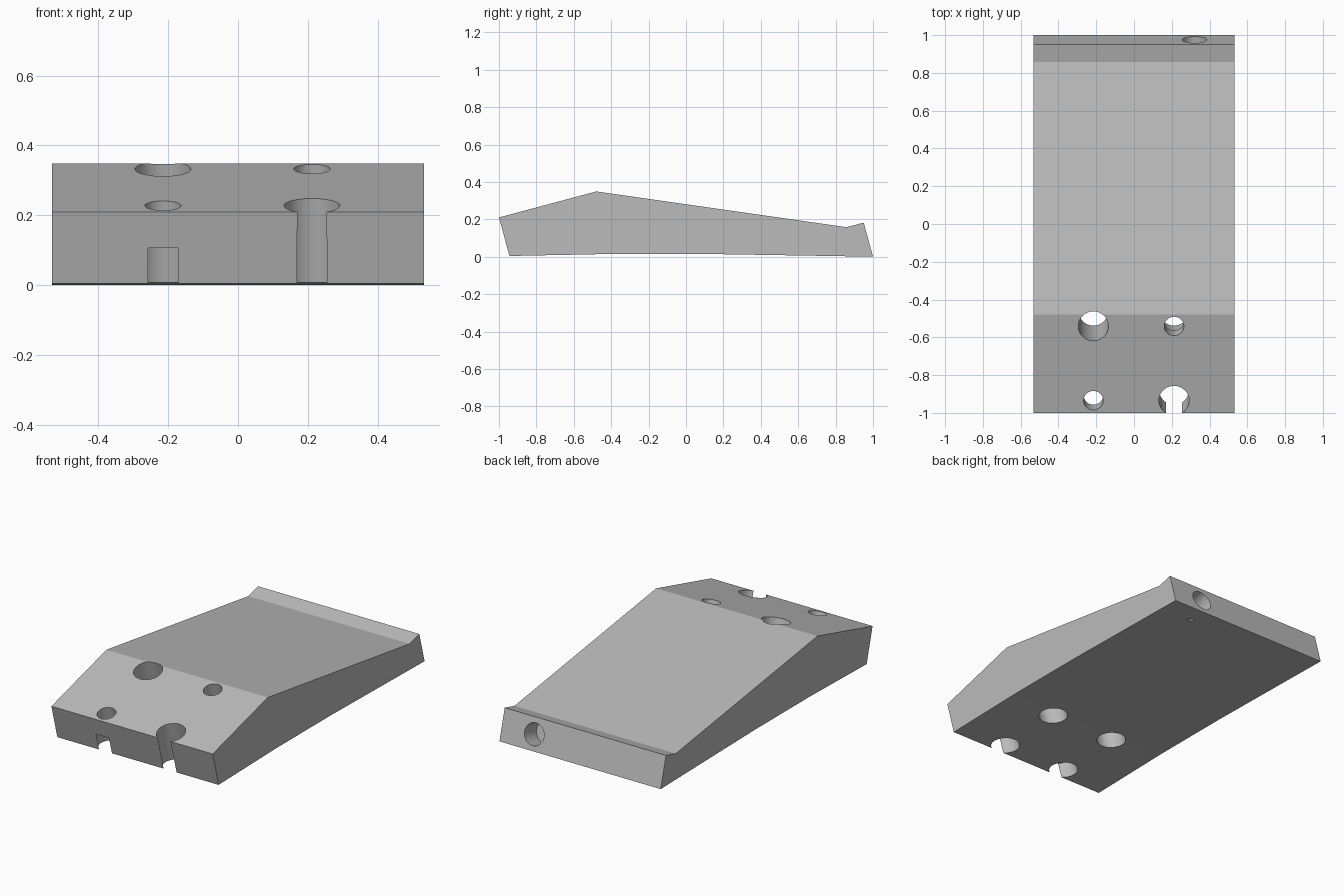
import bpy
import bmesh
import math
from mathutils import Vector

cube = bpy.data.objects.get("Cube")
if cube:
    bpy.data.objects.remove(cube, do_unlink=True)

HALF_WIDTH = 0.533
TILT = math.radians(15)          # slope of the front ramp
FRONT_EDGE = Vector((0, -1, 0.21))
ALONG = Vector((0, math.cos(TILT), math.sin(TILT)))
NORMAL = Vector((0, -math.sin(TILT), math.cos(TILT)))

grey = bpy.data.materials.new("neutral grey")
grey.use_nodes = True
colour = (0.5, 0.5, 0.5, 1)
grey.diffuse_color = colour
grey.node_tree.nodes["Principled BSDF"].inputs["Base Color"].default_value = colour


def make_object(name, bm):
    bmesh.ops.recalc_face_normals(bm, faces=bm.faces)
    mesh = bpy.data.meshes.new(name)
    bm.to_mesh(mesh)
    bm.free()
    obj = bpy.data.objects.new(name, mesh)
    bpy.context.collection.objects.link(obj)
    mesh.materials.append(grey)
    return obj


def drill(body, start, end, radius):
    """Cut a round bore from start to end, then discard the cutter."""
    bm = bmesh.new()
    bmesh.ops.create_cone(bm, cap_ends=True, segments=48, radius1=radius,
                          radius2=radius, depth=(end - start).length)
    cutter = make_object("bore_cutter", bm)
    cutter.hide_render = True
    cutter.rotation_mode = 'QUATERNION'
    cutter.rotation_quaternion = (end - start).to_track_quat('Z', 'X')
    cutter.location = (start + end) / 2
    mod = body.modifiers.new("bore", 'BOOLEAN')
    mod.operation = 'DIFFERENCE'
    mod.solver = 'EXACT'
    mod.object = cutter
    bpy.context.view_layer.objects.active = body
    bpy.ops.object.modifier_apply(modifier=mod.name)
    bpy.data.objects.remove(cutter, do_unlink=True)


# Wedge body: side profile (y, z) with a shallow arch underneath and a rear lip
profile = [(-1, 0.21), (-0.48, 0.349), (0.858, 0.158), (0.95, 0.182), (1, 0),
           (0.71, 0.005), (0.1, 0.015), (-0.4, 0.015), (-0.944, 0.004)]
bm = bmesh.new()
face = bm.faces.new([bm.verts.new((-HALF_WIDTH, y, z)) for y, z in profile])
side = bmesh.ops.extrude_face_region(bm, geom=[face])
verts = [v for v in side["geom"] if isinstance(v, bmesh.types.BMVert)]
bmesh.ops.translate(bm, verts=verts, vec=(2 * HALF_WIDTH, 0, 0))
body = make_object("wedge_body", bm)

# Four bolt holes square to the ramp: two wide, two narrow with a wide lower bore
WIDE, NARROW, PLATE = 0.08, 0.052, 0.108
for x, along, narrow in [(-0.215, 0.068, True), (0.212, 0.068, False),
                         (-0.215, 0.475, False), (0.212, 0.475, True)]:
    centre = FRONT_EDGE + ALONG * along + Vector((x, 0, 0))
    bottom = centre - NORMAL * 0.6
    top = centre + NORMAL * 0.1
    if narrow:
        drill(body, bottom, centre - NORMAL * PLATE, WIDE)
        drill(body, bottom, top, NARROW)
    else:
        drill(body, bottom, top, WIDE)

# Blind hole square to the rear face, just breaking through the underside
rear = Vector((0.32, 0.975, 0.09))
inward = Vector((0, -0.964, -0.265)).normalized()
drill(body, rear - inward * 0.1, rear + inward * 0.118, 0.064)

# Smooth bores, sharp edges
bpy.ops.object.select_all(action='DESELECT')
body.select_set(True)
bpy.context.view_layer.objects.active = body
bpy.ops.object.shade_smooth_by_angle(angle=math.radians(15))
